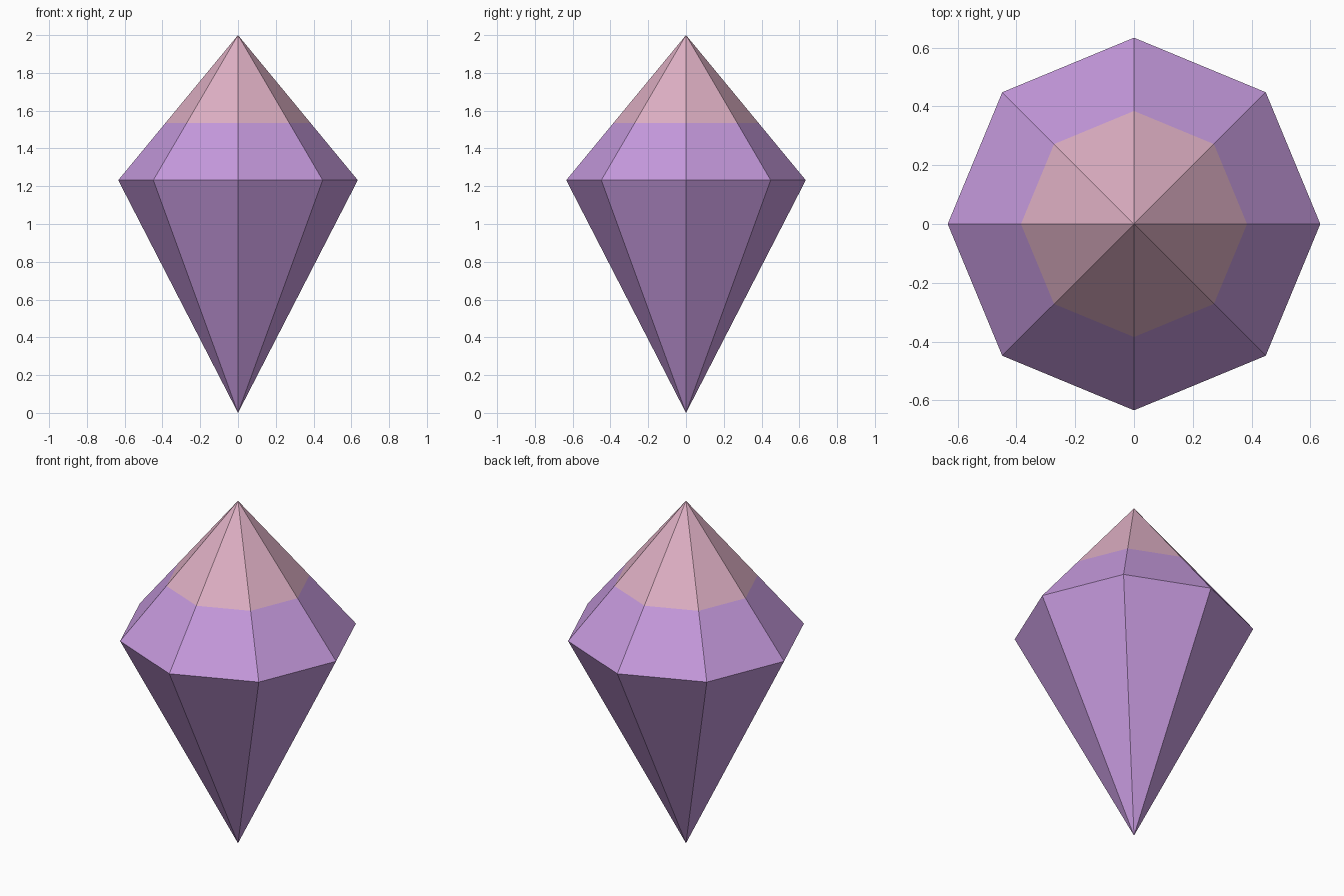
import bpy, bmesh
from math import cos, sin, tau

cube = bpy.data.objects.get("Cube")
if cube:
    bpy.data.objects.remove(cube, do_unlink=True)

SIDES = 8
RADIUS = 0.634
GIRDLE_Z, BAND_Z, TOP_Z = 1.232, 1.534, 2.0


def make_material(name, colour):
    mat = bpy.data.materials.new(name)
    mat.use_nodes = True
    rgba = (*colour, 1.0)
    mat.diffuse_color = rgba
    mat.node_tree.nodes["Principled BSDF"].inputs["Base Color"].default_value = rgba
    return mat


def add_ring(bm, radius, z):
    return [bm.verts.new((radius * cos(tau * i / SIDES), radius * sin(tau * i / SIDES), z))
            for i in range(SIDES)]


# Rings and points of the faceted crystal
bm = bmesh.new()
bottom = bm.verts.new((0, 0, 0))
top = bm.verts.new((0, 0, TOP_Z))
girdle = add_ring(bm, RADIUS, GIRDLE_Z)
band = add_ring(bm, RADIUS * (TOP_Z - BAND_Z) / (TOP_Z - GIRDLE_Z), BAND_Z)

# Long lower facets, purple crown band and pink tip
for i in range(SIDES):
    j = (i + 1) % SIDES
    bm.faces.new((bottom, girdle[j], girdle[i]))
    bm.faces.new((girdle[i], girdle[j], band[j], band[i]))
    bm.faces.new((band[i], band[j], top))

# Pink above the band line, purple below
for face in bm.faces:
    face.material_index = int(face.calc_center_median().z > BAND_Z)
bmesh.ops.recalc_face_normals(bm, faces=bm.faces)

mesh = bpy.data.meshes.new("crystal")
bm.to_mesh(mesh)
bm.free()
mesh.materials.append(make_material("purple", (0.56, 0.32, 0.72)))
mesh.materials.append(make_material("pink", (0.73, 0.43, 0.55)))
crystal = bpy.data.objects.new("crystal", mesh)
bpy.context.collection.objects.link(crystal)
